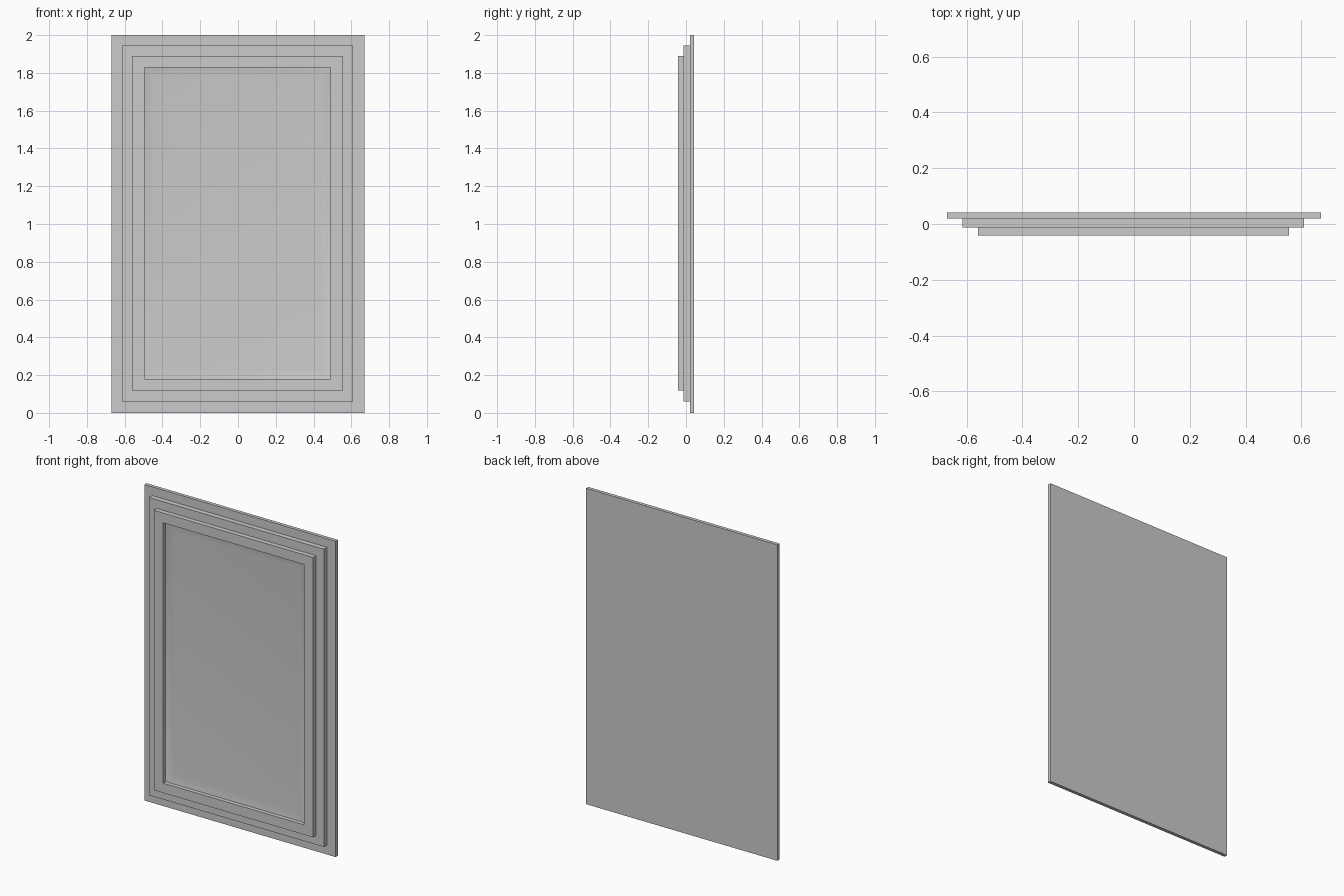
import bpy
import bmesh

if "Cube" in bpy.data.objects:
    bpy.data.objects.remove(bpy.data.objects["Cube"], do_unlink=True)

GREY = (0.6, 0.6, 0.6, 1)
mat = bpy.data.materials.new("plain grey")
mat.use_nodes = True
mat.diffuse_color = GREY
mat.node_tree.nodes["Principled BSDF"].inputs["Base Color"].default_value = GREY


def finish(name, bm):
    bmesh.ops.recalc_face_normals(bm, faces=bm.faces)
    mesh = bpy.data.meshes.new(name)
    bm.to_mesh(mesh)
    bm.free()
    mesh.materials.append(mat)
    obj = bpy.data.objects.new(name, mesh)
    bpy.context.collection.objects.link(obj)
    return obj


def box(name, x0, x1, y0, y1, z0, z1, bevel=0.0):
    bm = bmesh.new()
    bmesh.ops.create_cube(bm, size=1)
    for v in bm.verts:
        v.co = (x1 if v.co.x > 0 else x0,
                y1 if v.co.y > 0 else y0,
                z1 if v.co.z > 0 else z0)
    if bevel:
        # Soften only the front edges
        edges = [e for e in bm.edges if all(v.co.y == y0 for v in e.verts)]
        bmesh.ops.bevel(bm, geom=edges, offset=bevel, segments=2,
                        profile=0.5, affect='EDGES')
    return finish(name, bm)


def smooth(obj):
    bpy.ops.object.select_all(action='DESELECT')
    obj.select_set(True)
    bpy.context.view_layer.objects.active = obj
    bpy.ops.object.shade_smooth_by_angle(angle=0.9)


def pinwheel_frame(name, outer, inner, y0, y1):
    """Four bars, each butting against the side of the next."""
    l, r, b, t = outer
    il, ir, ib, it = inner
    bars = {
        "top": (l, ir, it, t),
        "right": (ir, r, ib, t),
        "bottom": (il, r, b, ib),
        "left": (l, il, b, it),
    }
    for side, (x0, x1, z0, z1) in bars.items():
        smooth(box(f"{name}_{side}", x0, x1, y0, y1, z0, z1, 0.004))


# Nested rectangles: left, right, bottom, top
rects = [
    (-0.67, 0.67, 0.0, 2.0),
    (-0.615, 0.61, 0.06, 1.945),
    (-0.56, 0.555, 0.118, 1.89),
    (-0.495, 0.49, 0.18, 1.828),
]

# Flat backing, then three stepped frames coming forward
box("back_board", -0.67, 0.67, 0.03, 0.042, 0, 2)
fronts = [0.02, -0.012, -0.042]
for name, outer, inner, y in zip(("outer_frame", "middle_frame", "inner_frame"),
                                 rects, rects[1:], fronts):
    pinwheel_frame(name, outer, inner, y, 0.03)

# Shallow dished panel inside the inner frame
l, r, b, t = rects[-1]
bm = bmesh.new()
rings = []
for inset, y in ((0, 0.03), (0, -0.016), (0.02, -0.011), (0.05, -0.008)):
    rings.append([bm.verts.new((x, y, z)) for x, z in (
        (l + inset, b + inset), (r - inset, b + inset),
        (r - inset, t - inset), (l + inset, t - inset))])
for a, c in zip(rings, rings[1:]):
    for i in range(4):
        j = (i + 1) % 4
        bm.faces.new((a[i], a[j], c[j], c[i]))
bm.faces.new(rings[0])
bm.faces.new(rings[-1])
smooth(finish("centre_panel", bm))
